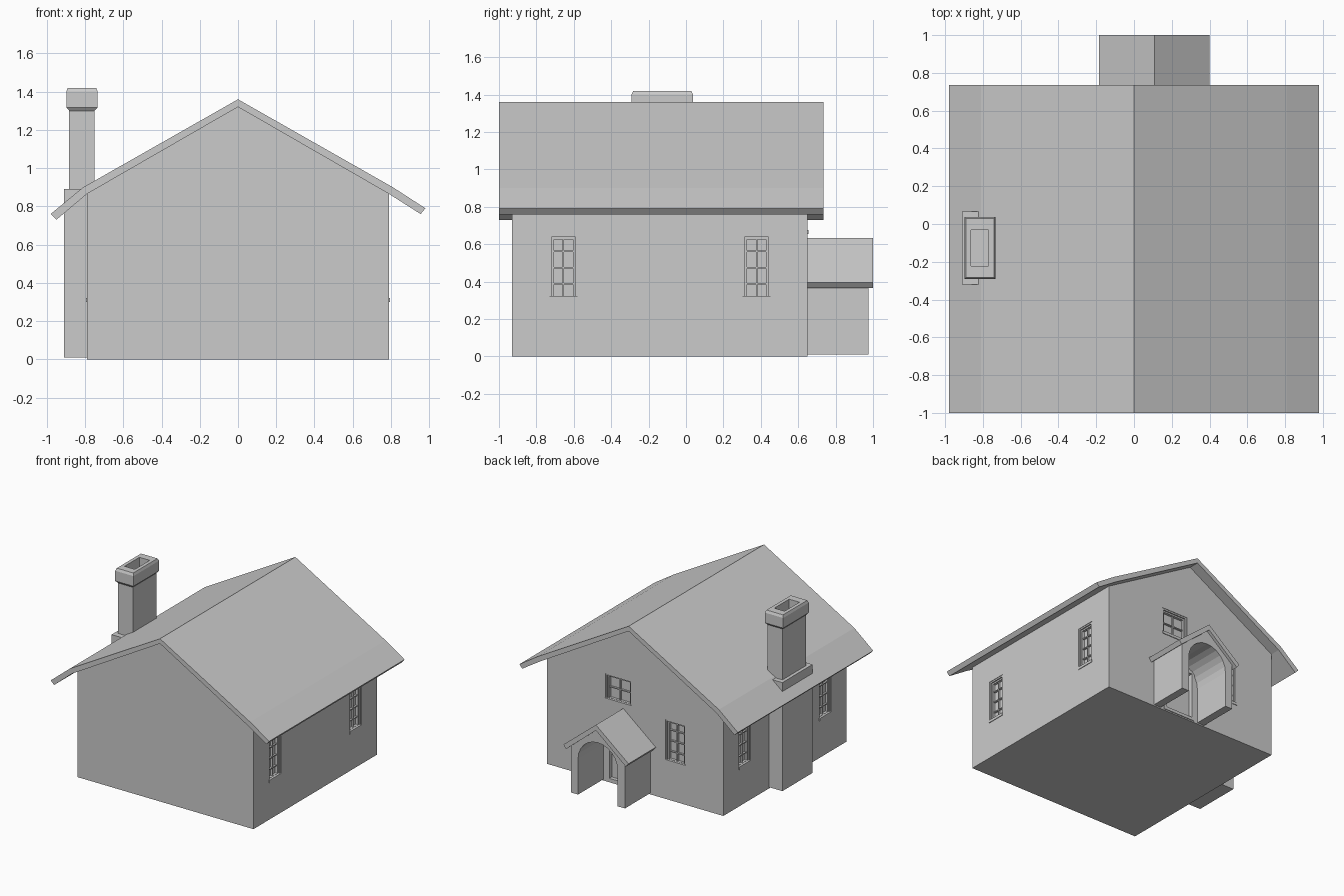
import bpy, bmesh
from math import pi, sin, cos
from mathutils import Matrix, Vector

if "Cube" in bpy.data.objects:
    bpy.data.objects.remove(bpy.data.objects["Cube"])


def finish(name, bm):
    bmesh.ops.recalc_face_normals(bm, faces=bm.faces)
    me = bpy.data.meshes.new(name)
    bm.to_mesh(me)
    bm.free()
    ob = bpy.data.objects.new(name, me)
    bpy.context.scene.collection.objects.link(ob)
    return ob


def prism(name, pts, y0, y1):
    """Extrude an x-z outline along y."""
    bm = bmesh.new()
    face = bm.faces.new([bm.verts.new((x, y0, z)) for x, z in pts])
    new = bmesh.ops.extrude_face_region(bm, geom=[face])["geom"]
    bmesh.ops.translate(bm, vec=(0, y1 - y0, 0),
                        verts=[v for v in new if isinstance(v, bmesh.types.BMVert)])
    return finish(name, bm)


def box(bm, lo, hi, mat=Matrix()):
    lo, hi = Vector(lo), Vector(hi)
    m = mat @ Matrix.Translation((lo + hi) / 2) @ Matrix.Diagonal((*(hi - lo), 1))
    bmesh.ops.create_cube(bm, size=1, matrix=m)


def block(name, lo, hi):
    bm = bmesh.new()
    box(bm, lo, hi)
    return finish(name, bm)


def loft(name, rings, cx, cy):
    """Stack rectangles (half x, half y, z), capping both ends."""
    bm = bmesh.new()
    loops = [[bm.verts.new((cx + sx * hx, cy + sy * hy, z))
              for sx, sy in ((-1, -1), (1, -1), (1, 1), (-1, 1))] for hx, hy, z in rings]
    for a, b in zip(loops, loops[1:]):
        for i in range(4):
            j = (i + 1) % 4
            bm.faces.new((a[i], a[j], b[j], b[i]))
    bm.faces.new(loops[0])
    bm.faces.new(loops[-1])
    return finish(name, bm)


def ring(bm, w, z0, z1, t, d0, d1, mat):
    """Rectangular frame, t wide, from depth d0 to d1."""
    for s in (-1, 1):
        a, b = sorted((s * w / 2, s * (w / 2 - t)))
        box(bm, (a, d0, z0), (b, d1, z1), mat)
    for a, b in ((z0, z0 + t), (z1 - t, z1)):
        box(bm, (-w / 2 + t, d0, a), (w / 2 - t, d1, b), mat)


DEPTH = 0.035
cut = bmesh.new()


def window(name, x, y, angle, w, z0, z1, rows):
    m = Matrix.Translation((x, y, 0)) @ Matrix.Rotation(angle, 4, 'Z')
    box(cut, (-w / 2, -DEPTH, z0), (w / 2, 0.05, z1), m)
    bm = bmesh.new()
    h, e = z1 - z0, 0.012
    ring(bm, w, z0, z1, e, -DEPTH, -0.004, m)
    ring(bm, w - 2 * e, z0 + e, z1 - e, 0.012, -DEPTH, -0.014, m)
    box(bm, (-0.004, -DEPTH, z0 + e), (0.004, -0.02, z1 - e), m)
    for i in range(1, rows):
        z = z0 + h * i / rows
        box(bm, (-w / 2 + e, -DEPTH, z - 0.004), (w / 2 - e, -0.02, z + 0.004), m)
    # projecting sill
    box(bm, (-w / 2, -DEPTH, z0), (w / 2, 0.005, z0 + 0.022), m)
    return finish(name, bm)


# House walls
walls = prism("house_walls", [(-.79, 0), (.79, 0), (.79, .865), (0, 1.32), (-.79, .865)], -.93, .65)

# Main roof with kicked eaves, steeper on the left
prism("main_roof", [(0, 1.36), (.81, .90), (.98, .79), (.955, .76), (.79, .865), (0, 1.32),
                    (-.79, .865), (-.95, .73), (-.98, .76), (-.81, .90)], -1, .735)

# Windows: two on each side, two on the porch wall
for s, side in ((1, "right"), (-1, "left")):
    for y, place in ((-.655, "front"), (.377, "back")):
        window(f"{side}_{place}_window", s * .79, y, -s * pi / 2, .152, .30, .65, 4)
window("lower_porch_wall_window", -.362, .65, 0, .18, .30, .645, 4)
window("upper_porch_wall_window", .15, .65, 0, .235, .655, .875, 2)

# Door opening, frame and panel inside the porch
dm = Matrix.Translation((.108, .65, 0))
box(cut, (-.14, -.04, .01), (.14, .05, .42), dm)
door = bmesh.new()
ring(door, .29, .01, .43, .025, -.03, .006, dm)
box(door, (-.12, -.04, .03), (.12, -.025, .41), dm)
finish("door", door)

# Cut the recesses into the walls
cutter = finish("recess_cutter", cut)
cutter.hide_render = True
mod = walls.modifiers.new("recesses", 'BOOLEAN')
mod.object = cutter
mod.operation = 'DIFFERENCE'
mod.solver = 'EXACT'
bpy.context.view_layer.objects.active = walls
bpy.ops.object.modifier_apply(modifier=mod.name)
bpy.data.objects.remove(cutter)

# Porch walls with an arched passage
cx, r, spring = .108, .178, .30
arch = [(cx + r * cos(pi * i / 12), spring + r * sin(pi * i / 12)) for i in range(13)]
prism("porch_walls", [(-.135, .01), (-.135, .39), (cx, .59), (.35, .39), (.35, .01),
                      (cx + r, .01)] + arch + [(cx - r, .01)], .64, .975)

# Porch roof
right = [(.292, .395), (.268, .365), (0, .587)]
prism("porch_roof", [(cx, .632)] + [(cx + x, z) for x, z in right]
      + [(cx - x, z) for x, z in right[1::-1]], .64, 1)

# Chimney
block("chimney_base", (-.91, -.32, .01), (-.78, .065, .89))
block("chimney_shaft", (-.883, -.275, .85), (-.75, .025, 1.31))
loft("chimney_cap", [(.066, .15, 1.30), (.082, .164, 1.318), (.082, .164, 1.40), (.074, .155, 1.42),
                     (.046, .095, 1.42), (.046, .095, 1.32)], -.816, -.127)
